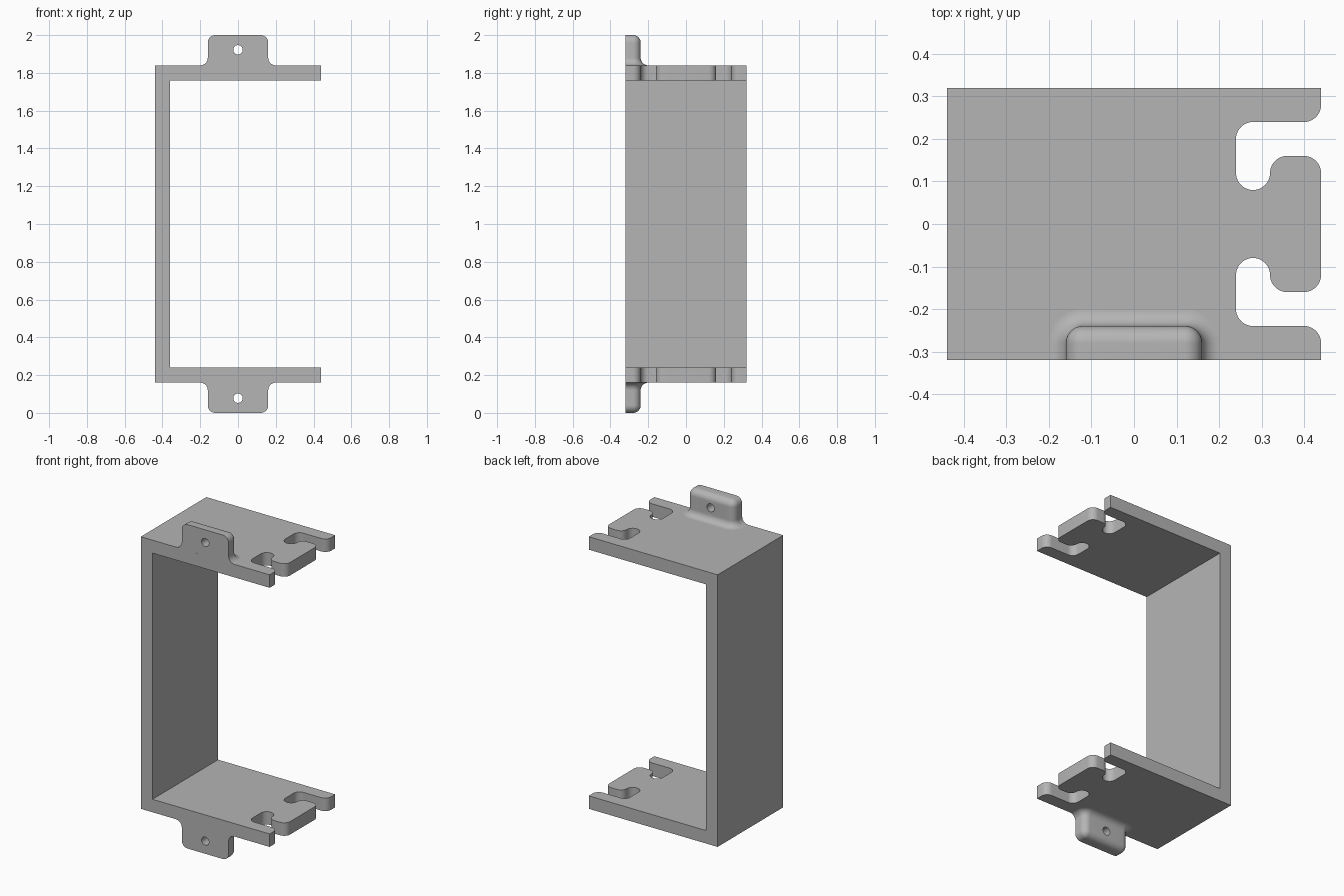
import bpy, bmesh
from math import sin, cos, pi
from mathutils import Vector

cube = bpy.data.objects.get("Cube")
if cube:
    bpy.data.objects.remove(cube)

R = 0.04       # common fillet radius
T = 0.08       # sheet thickness
STEPS = 10     # segments per quarter round

grey = bpy.data.materials.new("plain grey")
grey.use_nodes = True
colour = (0.46, 0.46, 0.46, 1)
grey.diffuse_color = colour
grey.node_tree.nodes["Principled BSDF"].inputs["Base Color"].default_value = colour


def finish(name, bm):
    bmesh.ops.remove_doubles(bm, verts=bm.verts, dist=0.0001)
    bmesh.ops.recalc_face_normals(bm, faces=bm.faces)
    mesh = bpy.data.meshes.new(name)
    bm.to_mesh(mesh)
    bm.free()
    mesh.materials.append(grey)
    obj = bpy.data.objects.new(name, mesh)
    bpy.context.collection.objects.link(obj)
    return obj


def smooth(obj):
    bpy.ops.object.select_all(action="DESELECT")
    obj.select_set(True)
    bpy.context.view_layer.objects.active = obj
    bpy.ops.object.shade_smooth_by_angle(angle=0.6)


def rounded(corners):
    """Closed right-angled outline from (x, y, round?) corners."""
    out = []
    for i, (x, y, is_round) in enumerate(corners):
        p = Vector((x, y))
        if not is_round:
            out.append(p)
            continue
        a = (Vector(corners[i - 1][:2]) - p).normalized() * R
        b = (Vector(corners[(i + 1) % len(corners)][:2]) - p).normalized() * R
        for k in range(STEPS + 1):
            t = k / STEPS * pi / 2
            out.append(p + a * (1 - sin(t)) + b * (1 - cos(t)))
    return out


def plate(name, z):
    # half outline: arm, hooked slot and tongue, then mirrored across y
    half = [(-0.44, -0.32, False), (0.44, -0.32, False), (0.44, -0.24, True),
            (0.24, -0.24, True), (0.24, -0.08, True), (0.32, -0.08, True),
            (0.32, -0.16, True), (0.44, -0.16, True)]
    outline = rounded(half + [(x, -y, r) for x, y, r in reversed(half)])
    bm = bmesh.new()
    face = bm.faces.new([bm.verts.new((p.x, p.y, z)) for p in outline])
    side = bmesh.ops.extrude_face_region(bm, geom=[face])
    bmesh.ops.translate(bm, vec=(0, 0, T),
                        verts=[g for g in side["geom"] if isinstance(g, bmesh.types.BMVert)])
    smooth(finish(name, bm))


def wall():
    bm = bmesh.new()
    bmesh.ops.create_cube(bm, size=1)
    bmesh.ops.scale(bm, vec=(T, 0.64, 1.52), verts=bm.verts)
    bmesh.ops.translate(bm, vec=(-0.40, 0, 1), verts=bm.verts)
    finish("side_wall", bm)


def tab(name, sign):
    # offsets of the outline by height: flared foot, then rounded top
    arc = [k / STEPS * pi / 2 for k in range(STEPS + 1)]
    levels = [(R * (1 - sin(t)), R * (1 - cos(t))) for t in arc]
    levels += [(R * (cos(t) - 1), 0.12 + R * sin(t)) for t in arc]
    bm = bmesh.new()
    loops = []
    for off, h in levels:
        c = 0.12            # corner centre, shared by all levels
        r = R + off
        right = [(c + r * cos(t), -0.28 + r * sin(t)) for t in arc]
        pts = [(c + r, -0.32)] + right
        pts += [(-x, y) for x, y in reversed(pts)]
        loops.append([bm.verts.new((x, y, 1 + sign * (0.84 + h))) for x, y in pts])
    for low, high in zip(loops, loops[1:]):
        for i in range(len(low)):
            bm.faces.new((low[i - 1], low[i], high[i], high[i - 1]))
    bm.faces.new(loops[0])
    bm.faces.new(loops[-1])
    obj = finish(name, bm)

    # screw hole
    bpy.ops.mesh.primitive_cylinder_add(vertices=32, radius=0.025, depth=0.4,
                                        location=(0, -0.28, 1 + sign * 0.922),
                                        rotation=(pi / 2, 0, 0))
    cutter = bpy.context.object
    cutter.name = "hole_cutter"
    cutter.hide_render = True
    cutter.data.materials.append(grey)
    mod = obj.modifiers.new("screw hole", "BOOLEAN")
    mod.operation = "DIFFERENCE"
    mod.solver = "EXACT"
    mod.object = cutter
    bpy.context.view_layer.objects.active = obj
    bpy.ops.object.modifier_apply(modifier=mod.name)
    bpy.data.objects.remove(cutter)
    smooth(obj)


wall()
plate("top_plate", 1.76)
plate("bottom_plate", 0.16)
tab("top_mounting_tab", 1)
tab("bottom_mounting_tab", -1)
